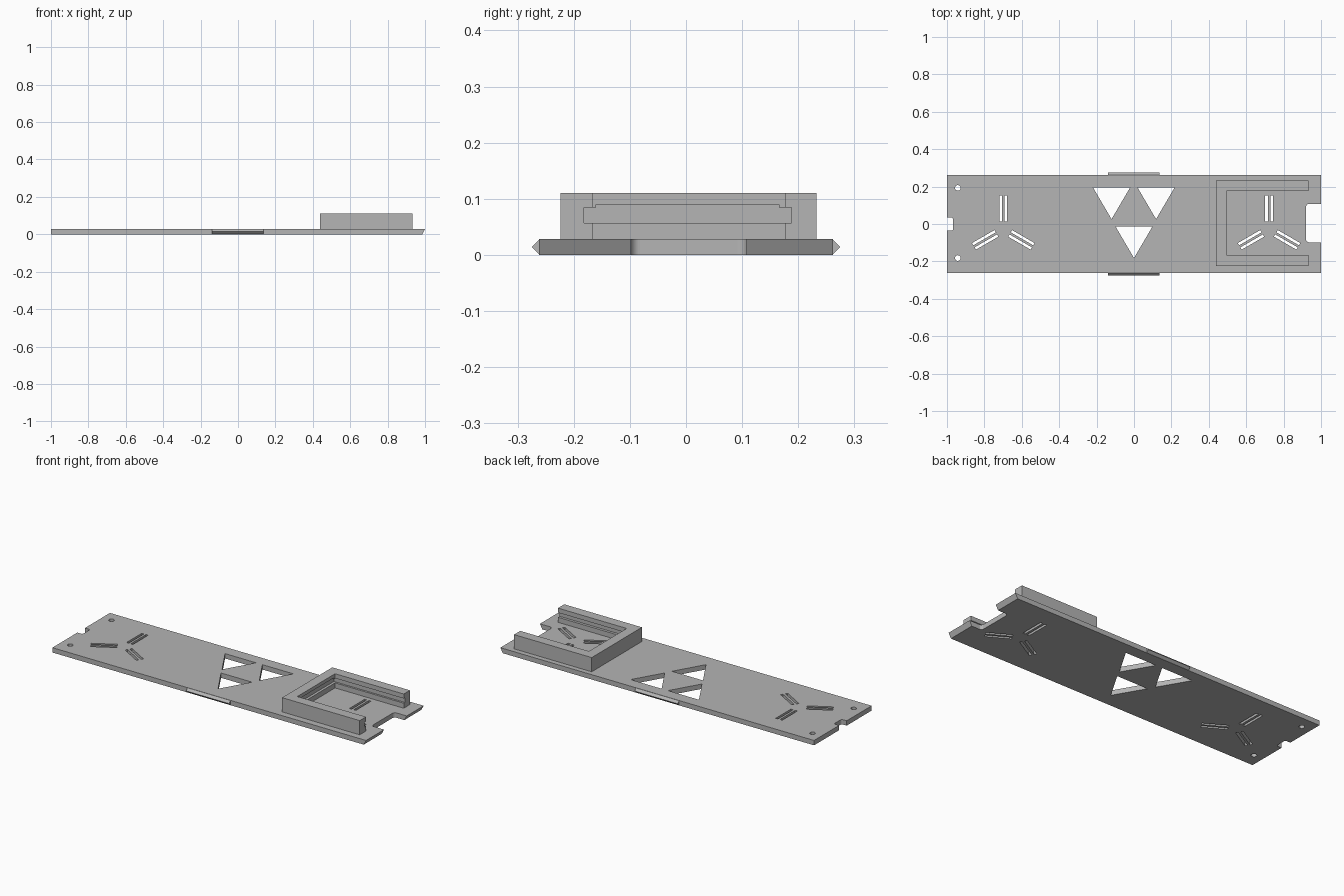
import bpy, bmesh
from math import sin, cos, pi, radians
from mathutils import Matrix, Vector

cube = bpy.data.objects.get("Cube")
if cube:
    bpy.data.objects.remove(cube, do_unlink=True)

GREY = bpy.data.materials.new("matte grey")
GREY.use_nodes = True
colour = (0.46, 0.46, 0.46, 1)
GREY.diffuse_color = colour
GREY.node_tree.nodes["Principled BSDF"].inputs["Base Color"].default_value = colour

THICK = 0.028


def prism(name, outline, depth, matrix=Matrix()):
    """Extrude a 2D outline by depth along local z."""
    bm = bmesh.new()
    base = bm.faces.new([bm.verts.new((x, y, 0)) for x, y in outline])
    top = bmesh.ops.extrude_face_region(bm, geom=[base])["geom"]
    bmesh.ops.translate(bm, vec=(0, 0, depth),
                        verts=[v for v in top if isinstance(v, bmesh.types.BMVert)])
    bmesh.ops.transform(bm, matrix=matrix, verts=bm.verts)
    bmesh.ops.recalc_face_normals(bm, faces=bm.faces)
    mesh = bpy.data.meshes.new(name)
    bm.to_mesh(mesh)
    bm.free()
    mesh.materials.append(GREY)
    obj = bpy.data.objects.new(name, mesh)
    bpy.context.collection.objects.link(obj)
    return obj


def rect(x0, x1, y0, y1):
    return [(x0, y0), (x1, y0), (x1, y1), (x0, y1)]


def box(name, x0, x1, y0, y1, z0, z1):
    return prism(name, rect(x0, x1, y0, y1), z1 - z0, Matrix.Translation((0, 0, z0)))


def hole(outline, matrix=Matrix()):
    """Cutter that passes right through the plate."""
    return prism("cutter", outline, 0.2, Matrix.Translation((0, 0, -0.1)) @ matrix)


def cut(obj, cutters):
    """Subtract every cutter, bake the result and remove the cutters."""
    for c in cutters:
        c.hide_render = True
        mod = obj.modifiers.new("cut", 'BOOLEAN')
        mod.operation, mod.solver, mod.object = 'DIFFERENCE', 'EXACT', c
    graph = bpy.context.evaluated_depsgraph_get()
    mesh = bpy.data.meshes.new_from_object(obj.evaluated_get(graph))
    obj.modifiers.clear()
    obj.data = mesh
    for c in cutters:
        bpy.data.objects.remove(c, do_unlink=True)


def notch(inner, outer, y0, y1, r):
    """End notch whose two inner corners are rounded."""
    s = 1 if outer > inner else -1
    pts = [(outer, y0)]
    for cy, start in ((y0 + r, -pi / 2), (y1 - r, pi)):
        for i in range(7):
            a = start - i * pi / 12
            pts.append((inner + s * (r + r * cos(a)), cy + r * sin(a)))
    return pts + [(outer, y1)]


# Base plate, with its right-hand end undercut
profile = [(-1, 0), (0.985, 0), (1, THICK), (-1, THICK)]
upright = Matrix.Rotation(pi / 2, 4, 'X')
plate = prism("base_plate", profile, 0.524, Matrix.Translation((0, 0.262, 0)) @ upright)
cutters = [hole(notch(0.92, 1.1, -0.098, 0.108, 0.016)),
           hole(notch(-0.967, -1.1, -0.035, 0.034, 0.01))]

# Three triangular windows
for x, y in ((-0.12, 0.195), (0.118, 0.195), (0, -0.013)):
    cutters.append(hole([(x - 0.099, y), (x, y - 0.169), (x + 0.099, y)]))

# Screw holes
for y in (0.193, -0.182):
    circle = [(-0.942 + 0.015 * cos(i * pi / 12), y + 0.015 * sin(i * pi / 12))
              for i in range(24)]
    cutters.append(hole(circle))

# Paired slots radiating in three directions
for x in (-0.699, 0.722):
    for turn in (0, 120, 240):
        place = Matrix.Translation((x, -0.029, 0)) @ Matrix.Rotation(radians(turn), 4, 'Z')
        for side in (-1, 1):
            mid = side * 0.0135
            cutters.append(hole(rect(mid - 0.007, mid + 0.007, 0.042, 0.181), place))
cut(plate, cutters)

# Pointed snap ridges on the long edges
along_x = Matrix(((0, 0, 1, -0.139), (1, 0, 0, 0), (0, 1, 0, 0), (0, 0, 0, 1)))
for name, s in (("front_ridge", -1), ("back_ridge", 1)):
    prism(name, [(s * 0.262, 0.001), (s * 0.275, THICK / 2), (s * 0.262, THICK - 0.001)],
          0.274, along_x)

# U-shaped holder with a sliding groove, open at the right-hand end
holder = box("slide_in_holder", 0.438, 0.933, -0.224, 0.233, THICK - 0.002, 0.11)
cut(holder, [box("cavity", 0.495, 1.1, -0.167, 0.177, -0.1, 0.2),
             box("groove", 0.48, 1.1, -0.182, 0.188, 0.057, 0.084),
             box("groove_relief", 0.48, 1.1, -0.16, 0.166, 0.07, 0.09)])
